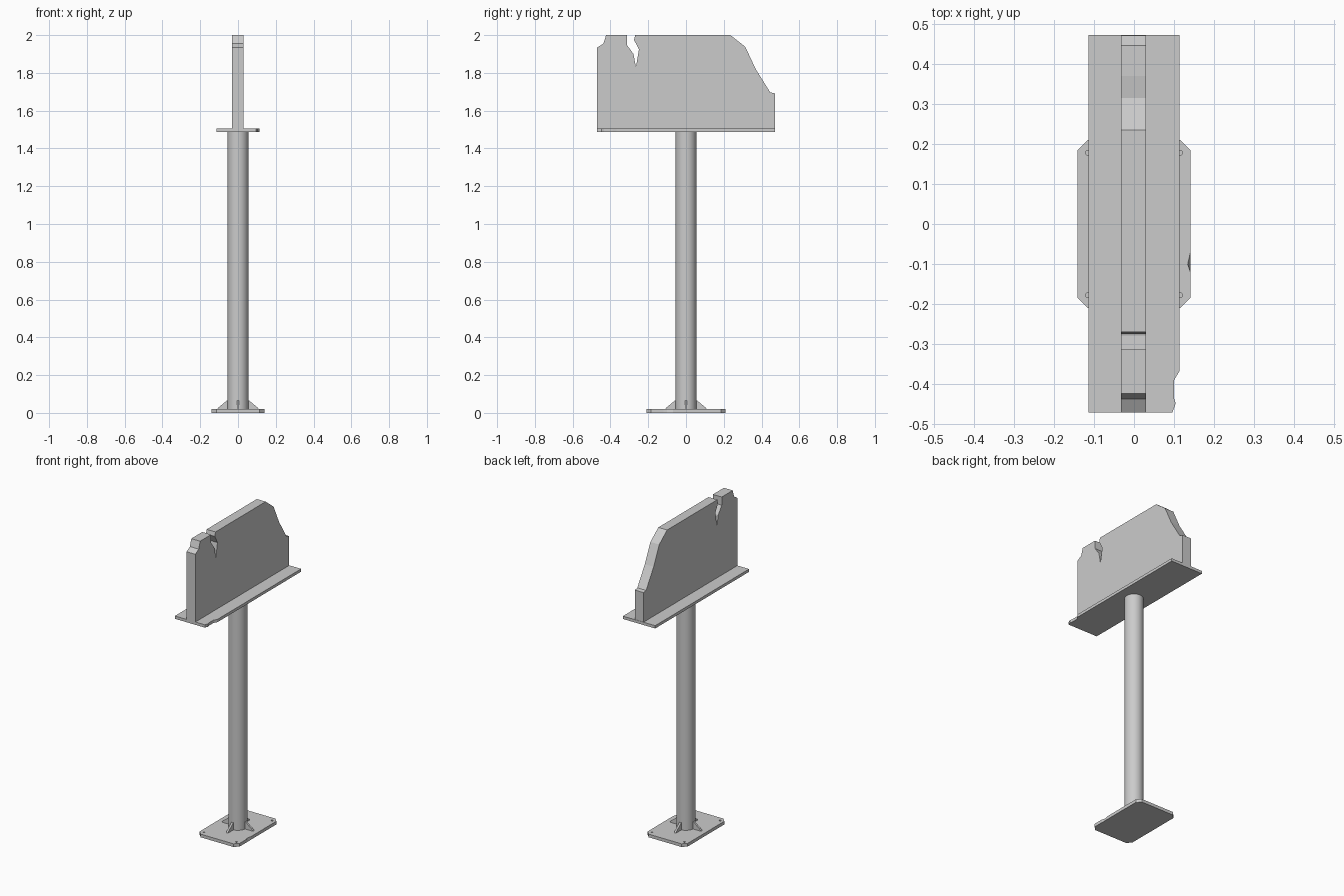
import bpy, bmesh, math

if "Cube" in bpy.data.objects:
    bpy.data.objects.remove(bpy.data.objects["Cube"])


def prism(name, ring_a, ring_b):
    """Closed solid between two matching rings of 3D points."""
    bm = bmesh.new()
    a = [bm.verts.new(p) for p in ring_a]
    b = [bm.verts.new(p) for p in ring_b]
    bm.faces.new(a[::-1])
    bm.faces.new(b)
    n = len(a)
    for i in range(n):
        j = (i + 1) % n
        bm.faces.new((a[i], a[j], b[j], b[i]))
    bmesh.ops.recalc_face_normals(bm, faces=bm.faces)
    mesh = bpy.data.meshes.new(name)
    bm.to_mesh(mesh)
    bm.free()
    ob = bpy.data.objects.new(name, mesh)
    bpy.context.collection.objects.link(ob)
    return ob


def flat_plate(name, outline, z0, z1, top_outline=None):
    return prism(name, [(x, y, z0) for x, y in outline],
                 [(x, y, z1) for x, y in (top_outline or outline)])


# base plate: clipped corners, with a chip out of the upper right edge
bottom = [(0.115, -0.21), (0.141, -0.184), (0.141, -0.12), (0.141, -0.1),
          (0.141, -0.07), (0.141, 0.184), (0.115, 0.21), (-0.115, 0.21),
          (-0.141, 0.184), (-0.141, -0.184), (-0.115, -0.21)]
top = list(bottom)
top[3] = (0.134, -0.1)
base = flat_plate("base_plate", bottom, 0, 0.02, top)

# blind bolt holes in the four corners
for sx in (-1, 1):
    for sy in (-1, 1):
        bpy.ops.mesh.primitive_cylinder_add(
            vertices=12, radius=0.006, depth=0.03,
            location=(sx * 0.115, sy * 0.178, 0.021))
        cutter = bpy.context.object
        cutter.name = "bolt_hole_cutter"
        cutter.hide_render = True
        cutter.hide_set(True)
        mod = base.modifiers.new("bolt_hole", 'BOOLEAN')
        mod.operation = 'DIFFERENCE'
        mod.solver = 'EXACT'
        mod.object = cutter

# round post
bpy.ops.mesh.primitive_cylinder_add(vertices=32, radius=0.055, depth=1.468,
                                    location=(0, 0, 0.02 + 0.734))
bpy.context.object.name = "post"
bpy.ops.object.shade_smooth_by_angle(angle=math.radians(30))

# four triangular gussets around the foot of the post
gusset = [(0.045, 0.02), (0.11, 0.02), (0.105, 0.027), (0.058, 0.066), (0.045, 0.066)]
for i in range(4):
    ob = prism("gusset", [(r, -0.006, z) for r, z in gusset],
               [(r, 0.006, z) for r, z in gusset])
    ob.rotation_euler.z = i * math.pi / 2

# top plate with a broken front right corner
flat_plate("top_plate",
           [(-0.114, -0.47), (0.096, -0.47), (0.104, -0.448), (0.1, -0.435),
            (0.1, -0.39), (0.113, -0.368), (0.113, 0.472), (-0.114, 0.472)],
           1.487, 1.505)

# upright slab with chipped corner, crack and broken back edge (y, z)
slab = [(-0.47, 1.505), (-0.47, 1.935), (-0.437, 1.955), (-0.423, 2.0),
        (-0.313, 2.0), (-0.313, 1.948), (-0.278, 1.9), (-0.265, 1.83),
        (-0.249, 1.925), (-0.275, 1.974), (-0.269, 2.0), (0.235, 2.0),
        (0.314, 1.938), (0.37, 1.818), (0.446, 1.697), (0.47, 1.692),
        (0.47, 1.505)]
prism("upright_slab", [(-0.032, y, z) for y, z in slab],
      [(0.03, y, z) for y, z in slab])
